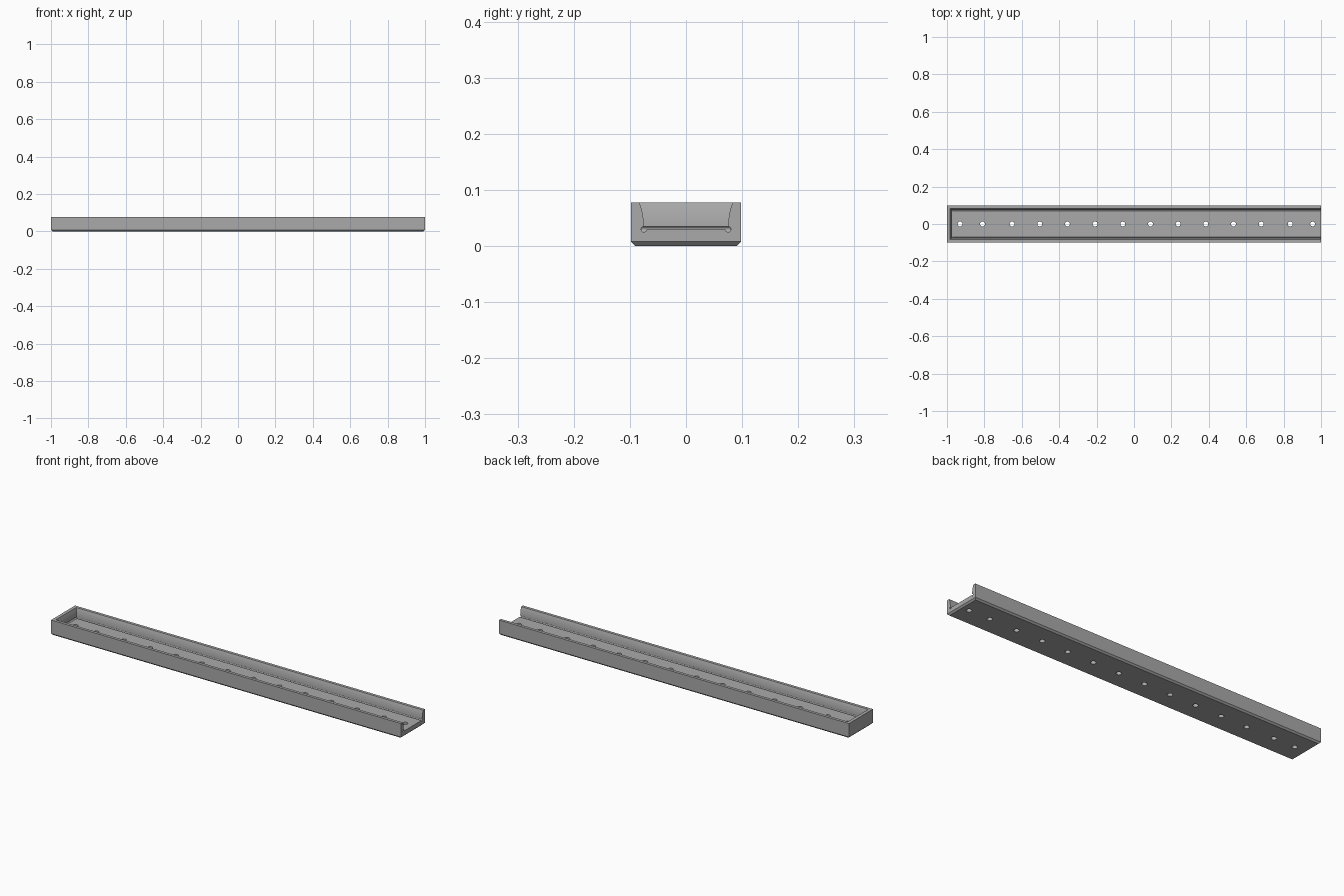
import bpy, bmesh, math
from mathutils import Matrix

if "Cube" in bpy.data.objects:
    bpy.data.objects.remove(bpy.data.objects["Cube"])

LENGTH, WIDTH, HEIGHT = 2.0, 0.196, 0.078
FLOOR, CHAMFER = 0.03, 0.008
INNER_Y, INNER_X = 0.075, -0.975      # foot of the side walls and end wall
FLARE = 0.008                         # outward lean of the walls at the rim

grey = bpy.data.materials.new("satin grey")
grey.use_nodes = True
colour = (0.4, 0.4, 0.4, 1)
grey.diffuse_color = colour
grey.node_tree.nodes["Principled BSDF"].inputs["Base Color"].default_value = colour


def make_object(name, bm):
    bmesh.ops.recalc_face_normals(bm, faces=bm.faces)
    mesh = bpy.data.meshes.new(name)
    bm.to_mesh(mesh)
    bm.free()
    mesh.materials.append(grey)
    obj = bpy.data.objects.new(name, mesh)
    bpy.context.collection.objects.link(obj)
    return obj


def stack(name, rings):
    """Closed solid through rectangles given as (x0, x1, half_y, z)."""
    bm = bmesh.new()
    loops = [[bm.verts.new((x, y, z)) for x, y in
              ((x0, -h), (x1, -h), (x1, h), (x0, h))] for x0, x1, h, z in rings]
    for low, high in zip(loops, loops[1:]):
        for i in range(4):
            j = (i + 1) % 4
            bm.faces.new((low[i], low[j], high[j], high[i]))
    bm.faces.new(loops[0])
    bm.faces.new(loops[-1])
    return make_object(name, bm)


def rod(name, radius, length, centre, axis="Z", sides=24):
    bm = bmesh.new()
    turn = Matrix() if axis == "Z" else Matrix.Rotation(math.pi / 2, 4, "Y" if axis == "X" else "X")
    bmesh.ops.create_cone(bm, cap_ends=True, segments=sides, radius1=radius, radius2=radius,
                          depth=length, matrix=Matrix.Translation(centre) @ turn)
    return make_object(name, bm)


# Tray body with a chamfered underside
end, side = LENGTH / 2, WIDTH / 2
tray = stack("tray", [(CHAMFER - end, end - CHAMFER, side - CHAMFER, 0),
                      (-end, end, side, CHAMFER),
                      (-end, end, side, HEIGHT)])

# Cavity, open at the left end, with walls curving outward to the rim
rings = []
for i in range(9):
    t = i / 8
    out = FLARE * t ** 2.2
    rings.append((INNER_X - out, end + 0.1, INNER_Y + out, FLOOR + (HEIGHT - FLOOR) * t))
x0, x1, half, z = rings[-1]
rings.append((x0, x1, half, z + 0.05))
cutters = [stack("cavity_cutter", rings)]

# Round relief grooves along the foot of the walls
for s in (-1, 1):
    cutters.append(rod("side_groove_cutter", 0.005, end + 0.1 - INNER_X,
                       ((end + 0.1 + INNER_X) / 2, s * INNER_Y, FLOOR), "X", 16))
cutters.append(rod("end_groove_cutter", 0.005, 2 * INNER_Y + 0.008, (INNER_X, 0, FLOOR), "Y", 16))

# Mounting holes through the floor
holes = [-0.93, -0.81] + [-0.652 + 0.148 * i for i in range(10)] + [0.835, 0.955]
for x in holes:
    cutters.append(rod("hole_cutter", 0.013, 0.2, (x, 0, 0)))

bpy.context.view_layer.objects.active = tray
tray.select_set(True)
for cutter in cutters:
    cutter.hide_render = True
    cut = tray.modifiers.new("cut", "BOOLEAN")
    cut.operation, cut.solver, cut.object = "DIFFERENCE", "EXACT", cutter
    bpy.ops.object.modifier_apply(modifier=cut.name)
    bpy.data.objects.remove(cutter)

bpy.ops.object.shade_smooth_by_angle(angle=math.radians(30))
